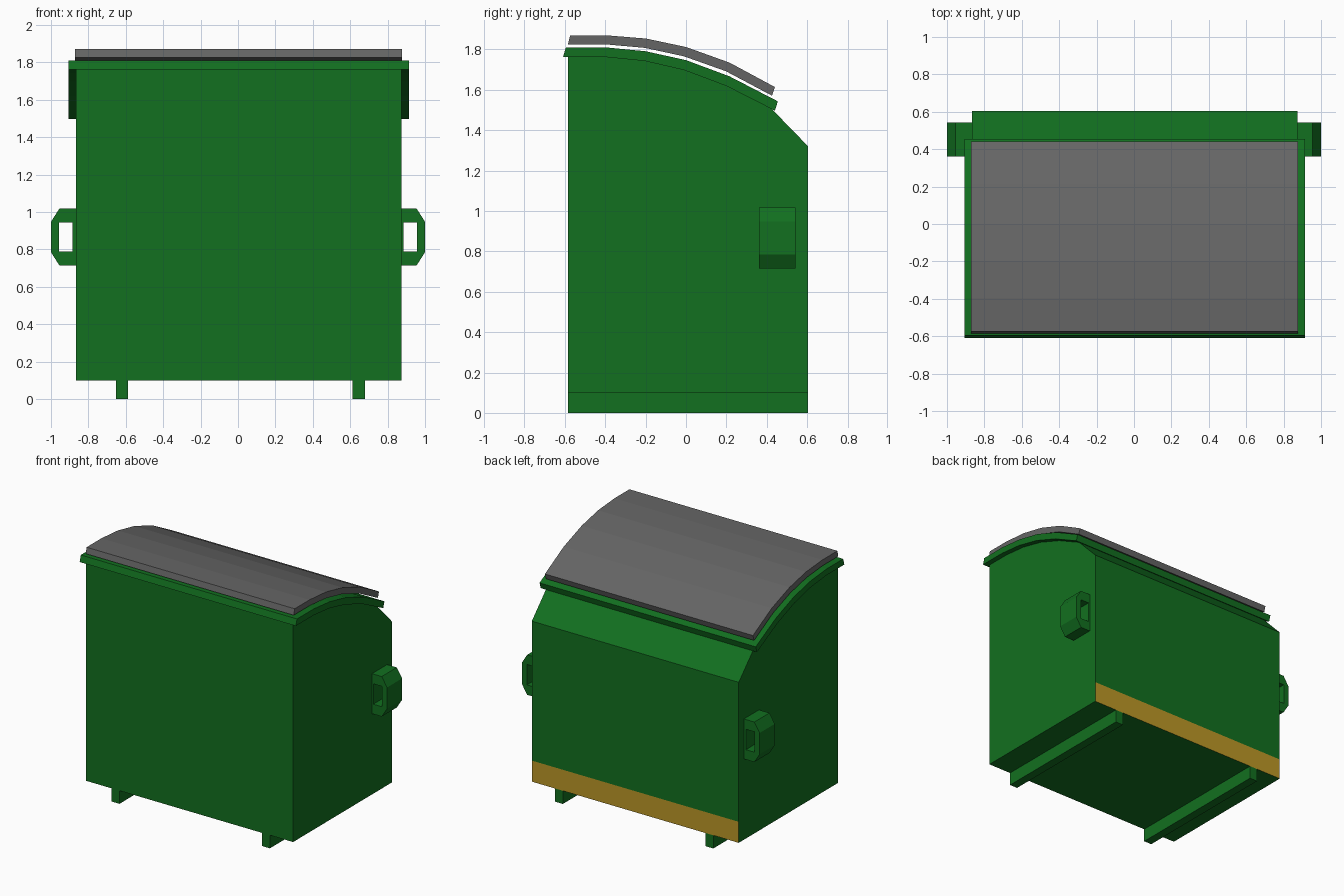
import bpy, bmesh
from mathutils import Vector

if "Cube" in bpy.data.objects:
    bpy.data.objects.remove(bpy.data.objects["Cube"])


def material(name, rgb):
    m = bpy.data.materials.new(name)
    m.diffuse_color = (*rgb, 1)
    m.use_nodes = True
    m.node_tree.nodes["Principled BSDF"].inputs["Base Color"].default_value = m.diffuse_color
    return m


GREEN = material("green_paint", (0.006, 0.16, 0.014))
YELLOW = material("yellow_paint", (0.50, 0.31, 0.02))
GREY = material("dark_grey_plastic", (0.13, 0.13, 0.13))


def prism(name, profile, axis, lo, hi, mat, mirrored=False):
    """Extrude a closed profile along x (profile is y,z) or y (profile is x,z)."""
    bm = bmesh.new()
    place = (lambda p: (lo, p[0], p[1])) if axis == "x" else (lambda p: (p[0], lo, p[1]))
    face = bm.faces.new([bm.verts.new(place(p)) for p in profile])
    ext = bmesh.ops.extrude_face_region(bm, geom=[face], use_keep_orig=True)["geom"]
    move = Vector((hi - lo, 0, 0) if axis == "x" else (0, hi - lo, 0))
    bmesh.ops.translate(bm, vec=move, verts=[v for v in ext if isinstance(v, bmesh.types.BMVert)])
    bmesh.ops.recalc_face_normals(bm, faces=bm.faces[:])
    mesh = bpy.data.meshes.new(name)
    bm.to_mesh(mesh)
    bm.free()
    mesh.materials.append(mat)
    obj = bpy.data.objects.new(name, mesh)
    bpy.context.collection.objects.link(obj)
    if mirrored:
        obj.modifiers.new("mirror", "MIRROR")
    return obj


def rect(a0, a1, b0, b1):
    return [(a0, b0), (a1, b0), (a1, b1), (a0, b1)]


# Curved edges of the rim and lid, front to back (y, z)
rim_top = [(-0.595, 1.81), (-0.396, 1.81), (-0.2, 1.791), (0.0, 1.747), (0.215, 1.667), (0.455, 1.543)]
rim_low = [(-0.609, 1.762), (-0.396, 1.762), (-0.205, 1.743), (-0.01, 1.698), (0.2, 1.619), (0.44, 1.497)]
lid_top = [(-0.574, 1.87), (-0.396, 1.87), (-0.198, 1.854), (0.0, 1.812), (0.215, 1.735), (0.44, 1.614)]
lid_low = [(-0.585, 1.825), (-0.396, 1.825), (-0.205, 1.808), (-0.01, 1.766), (0.198, 1.692), (0.426, 1.571)]

# Bin body, with a painted strip low on the back
body_profile = [(-0.585, 0.1), (0.605, 0.1), (0.605, 0.26), (0.605, 1.32), (0.425, 1.505)]
body_profile += rim_low[4:0:-1] + [(-0.585, 1.762)]
body = prism("bin_body", body_profile, "x", -0.867, 0.873, GREEN)
body.data.materials.append(YELLOW)
for f in body.data.polygons:
    if f.normal.y > 0.9 and f.center.z < 0.26:
        f.material_index = 1

# Rim and lid
prism("rim", rim_top + rim_low[::-1], "x", -0.905, 0.913, GREEN)
prism("lid", lid_top + lid_low[::-1], "x", -0.871, 0.878, GREY)

# Side handles: chamfered loop on a thin backing plate
loop = [(0.86, 0.714), (0.955, 0.714), (1.0, 0.785), (1.0, 0.947), (0.955, 1.018), (0.86, 1.018),
        (0.86, 0.944), (0.957, 0.944), (0.957, 0.789), (0.86, 0.789)]
prism("side_handles", loop, "y", 0.362, 0.543, GREEN, True)
prism("handle_plates", rect(0.86, 0.884, 0.789, 0.944), "y", 0.362, 0.543, GREEN, True)

# Floor skids
for name, x in (("left_skid", -0.62), ("right_skid", 0.645)):
    prism(name, rect(x - 0.033, x + 0.033, 0, 0.1), "y", -0.585, 0.605, GREEN)
